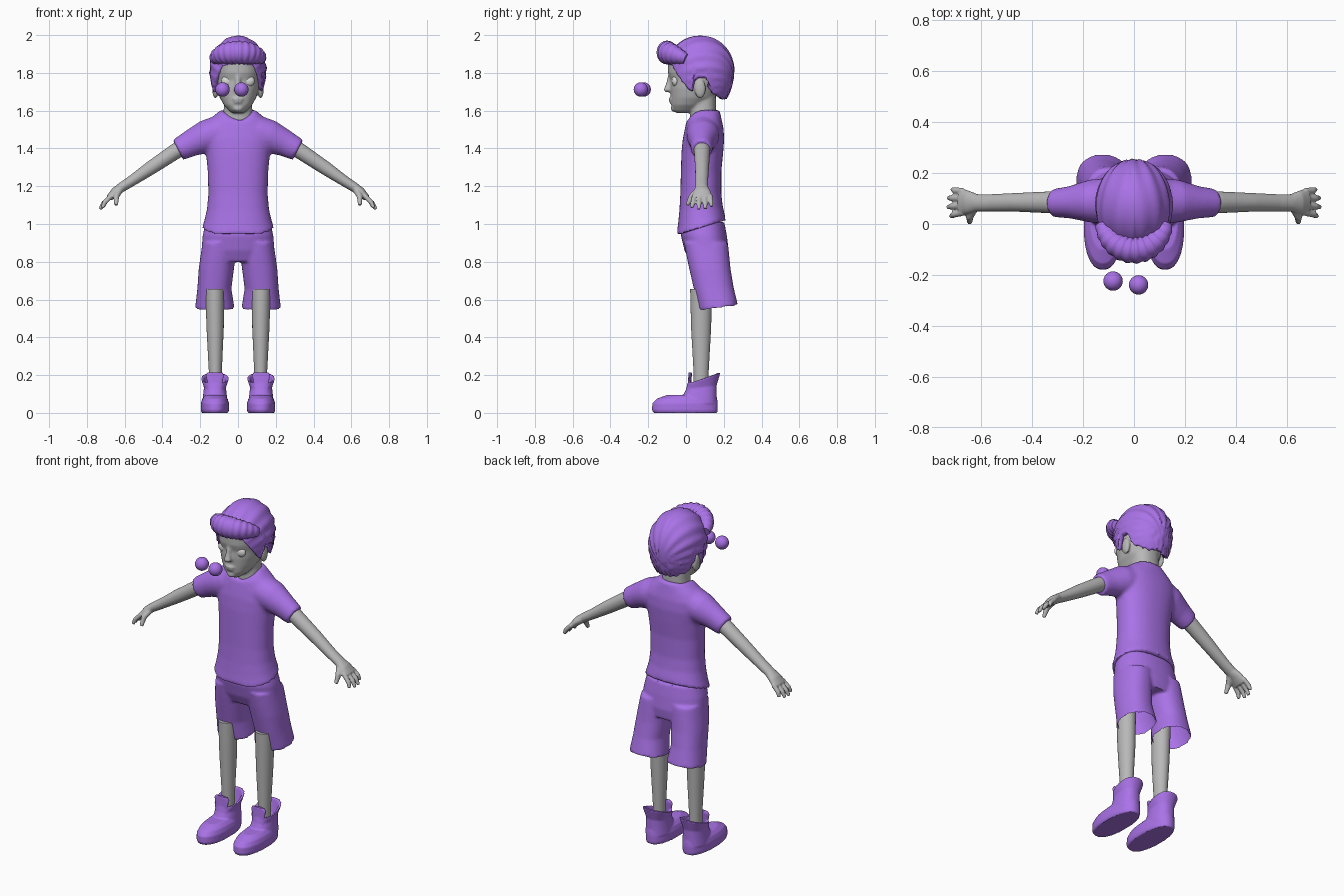
import bpy, bmesh
from math import sin, cos, pi, acos, atan2, radians
from mathutils import Vector, Matrix

cube = bpy.data.objects.get("Cube")
if cube:
    bpy.data.objects.remove(cube)


def material(name, rgb):
    m = bpy.data.materials.new(name)
    m.use_nodes = True
    m.diffuse_color = (*rgb, 1)
    m.node_tree.nodes["Principled BSDF"].inputs["Base Color"].default_value = (*rgb, 1)
    return m


PURPLE = material("purple", (0.40, 0.17, 0.80))
GREY = material("grey", (0.48, 0.48, 0.48))
PALE = material("pale_grey", (0.70, 0.70, 0.70))


def loft(bm, rings):
    """Skin a list of point rings and cap both ends."""
    vs = [[bm.verts.new(p) for p in r] for r in rings]
    n = len(vs[0])
    for a, b in zip(vs, vs[1:]):
        for i in range(n):
            j = (i + 1) % n
            bm.faces.new((a[i], a[j], b[j], b[i]))
    bm.faces.new(vs[0])
    bm.faces.new(vs[-1])


def level(z, front, back, half, cx=0, lift=0, vee=0, n=40, p=2.3):
    """Rounded horizontal ring; lift raises the back, vee drops the front."""
    cy, ry, out = (front + back) / 2, (back - front) / 2, []
    for i in range(n):
        c, s = cos(2 * pi * i / n), sin(2 * pi * i / n)
        k = (abs(c) ** p + abs(s) ** p) ** (-1 / p)
        x, y = c * k, s * k
        out.append((cx + half * x, cy + ry * y,
                    z + lift * (y + 1) / 2 - vee * max(0, -y) ** 3))
    return out


def tube(bm, path, n=20):
    """Skin a path of (x, y, z, radius along y, other radius)."""
    pts = [Vector(q[:3]) for q in path]
    rings = []
    for i, q in enumerate(path):
        d = (pts[min(i + 1, len(pts) - 1)] - pts[max(i - 1, 0)]).normalized()
        side = Vector((0, 1, 0))
        side = (side - d * side.dot(d)).normalized()
        up = d.cross(side)
        rings.append([pts[i] + side * q[3] * cos(2 * pi * k / n) + up * q[4] * sin(2 * pi * k / n)
                      for k in range(n)])
    loft(bm, rings)


def ball(bm, center, radii):
    m = Matrix.Translation(center) @ Matrix.Diagonal((*radii, 1))
    bmesh.ops.create_uvsphere(bm, u_segments=24, v_segments=16, radius=1, matrix=m)


def finish(name, bm, mat, voxel=0, mirror=False, smooth=3, thick=0):
    bmesh.ops.recalc_face_normals(bm, faces=bm.faces)
    me = bpy.data.meshes.new(name)
    bm.to_mesh(me)
    bm.free()
    me.materials.append(mat)
    ob = bpy.data.objects.new(name, me)
    bpy.context.collection.objects.link(ob)
    bpy.ops.object.select_all(action='DESELECT')
    ob.select_set(True)
    bpy.context.view_layer.objects.active = ob
    if voxel:
        r = ob.modifiers.new("merge", 'REMESH')
        r.mode, r.voxel_size = 'VOXEL', voxel
        s = ob.modifiers.new("soften", 'SMOOTH')
        s.factor, s.iterations = 0.5, smooth
        for m in ("merge", "soften"):
            bpy.ops.object.modifier_apply(modifier=m)
    if thick:
        s = ob.modifiers.new("thickness", 'SOLIDIFY')
        s.thickness, s.offset = thick, -1
    if mirror:
        ob.modifiers.new("mirror", 'MIRROR')
    bpy.ops.object.shade_smooth_by_angle(angle=radians(45))
    return ob


# Head with nose, lips, ears and neck
bm = bmesh.new()
loft(bm, [level(*r) for r in (
    (1.588, -0.05, 0.03, 0.03), (1.60, -0.068, 0.06, 0.047), (1.63, -0.078, 0.10, 0.075),
    (1.67, -0.08, 0.15, 0.097), (1.72, -0.083, 0.17, 0.11), (1.76, -0.082, 0.18, 0.114),
    (1.80, -0.095, 0.20, 0.118), (1.86, -0.095, 0.20, 0.12), (1.92, -0.06, 0.18, 0.10),
    (1.95, 0, 0.12, 0.05))])
loft(bm, [level(z, 0.022, 0.158, r) for z, r in ((1.46, 0.085), (1.54, 0.08), (1.62, 0.075), (1.72, 0.075))])
tube(bm, [(0, -0.08, 1.79, 0.014, 0.013), (0, -0.09, 1.745, 0.015, 0.014), (0, -0.10, 1.71, 0.017, 0.02)])
ball(bm, (0, -0.10, 1.712), (0.022, 0.018, 0.015))
ball(bm, (0, -0.08, 1.662), (0.03, 0.013, 0.008))
ball(bm, (0, -0.077, 1.647), (0.025, 0.014, 0.008))
ball(bm, (0, -0.063, 1.612), (0.028, 0.018, 0.018))
for sx in (-1, 1):
    ball(bm, (sx * 0.12, 0.075, 1.715), (0.016, 0.03, 0.05))
finish("head", bm, GREY, 0.007)

bm = bmesh.new()
for sx in (-1, 1):
    ball(bm, (sx * 0.055, -0.056, 1.757), (0.033, 0.02, 0.03))
finish("eye_sockets", bm, PALE)

# Loose eyeballs floating in front of the face
for name, c in (("right_eyeball", (-0.082, -0.224, 1.712)), ("left_eyeball", (0.018, -0.239, 1.712))):
    bm = bmesh.new()
    ball(bm, c, (0.038,) * 3)
    finish(name, bm, PURPLE)

# Hair cap whose rim follows the hairline
HAIRLINE = ((0, 1.85), (0.6, 1.84), (1.15, 1.72), (1.3, 1.695), (1.45, 1.78),
            (1.75, 1.78), (2.0, 1.69), (2.6, 1.66), (pi, 1.665))


def rim(a):
    for (a0, z0), (a1, z1) in zip(HAIRLINE, HAIRLINE[1:]):
        if a <= a1:
            return z0 + (z1 - z0) * (a - a0) / (a1 - a0)
    return HAIRLINE[-1][1]


bm = bmesh.new()
N, ROWS, MID = 96, 36, 1.815
grid = []
for r in range(1, ROWS + 1):
    row = []
    for i in range(N):
        a = 2 * pi * i / N
        h = rim(min(a, 2 * pi - a)) - MID
        t = acos(h / (0.182 if h > 0 else 0.24)) * r / ROWS
        x, y = 0.15 * sin(t) * sin(a), -0.178 * sin(t) * cos(a)
        z = cos(t) * (0.182 if cos(t) > 0 else 0.24)
        k = 1 + 0.022 * sin(t) * sin(20 * atan2(x, z + 0.08) + 14 * y * (1 if x > 0 else -1))
        row.append(bm.verts.new((x * k, 0.075 + y * k, MID + z * k)))
    grid.append(row)
top = bm.verts.new((0, 0.075, MID + 0.182))
for i in range(N):
    j = (i + 1) % N
    bm.faces.new((top, grid[0][i], grid[0][j]))
    for a, b in zip(grid, grid[1:]):
        bm.faces.new((a[i], b[i], b[j], a[j]))
finish("hair", bm, PURPLE, thick=0.025)

# Swept fringe roll with strand ridges
bm = bmesh.new()
path = []
for i in range(61):
    u = i / 30 - 1
    a = u * 1.25
    r = (0.054 - 0.026 * u * u) * (1 + 0.05 * sin(i * 1.25))
    path.append((0.128 * sin(a), 0.045 - 0.145 * cos(a), 1.908 - 0.035 * u * u, r, r * 1.12))
tube(bm, path)
finish("fringe", bm, PURPLE)

# T-shirt: body and sleeves merged
bm = bmesh.new()
loft(bm, [level(0.94, -0.05, 0.21, 0.19, lift=0.08), level(1.0, -0.042, 0.205, 0.176, lift=0.05),
          level(1.07, -0.035, 0.195, 0.164, lift=0.02)]
     + [level(*r) for r in (
         (1.16, -0.03, 0.187, 0.157), (1.28, -0.027, 0.187, 0.16), (1.38, -0.024, 0.197, 0.17),
         (1.45, -0.017, 0.202, 0.185), (1.51, -0.005, 0.198, 0.185), (1.555, 0.005, 0.188, 0.15))]
     + [level(1.603, 0.005, 0.178, 0.092, vee=0.065)])
for sx in (-1, 1):
    tube(bm, [(sx * 0.10, 0.09, 1.485, 0.09, 0.09), (sx * 0.17, 0.09, 1.462, 0.085, 0.088),
              (sx * 0.25, 0.085, 1.427, 0.064, 0.071), (sx * 0.318, 0.082, 1.392, 0.055, 0.06)])
finish("shirt", bm, PURPLE, 0.01, smooth=5)

# Shorts: hips and two flared legs, open at the hems
bm = bmesh.new()
loft(bm, [level(*r) for r in ((0.80, 0.02, 0.22, 0.17), (0.86, -0.008, 0.226, 0.193),
                              (0.94, -0.027, 0.216, 0.187), (1.01, -0.02, 0.203, 0.17))])
for sx in (-1, 1):
    loft(bm, [level(0.54, 0.068, 0.275, 0.104, sx * 0.123, 0.03),
              level(0.65, 0.043, 0.252, 0.09, sx * 0.125, 0.015)]
         + [level(z, f, b, h, sx * c) for z, f, b, h, c in (
             (0.76, 0.018, 0.236, 0.093, 0.115), (0.82, 0.005, 0.23, 0.093, 0.107),
             (0.90, -0.01, 0.222, 0.09, 0.098))])
shorts = finish("shorts", bm, PURPLE, 0.009)
bm = bmesh.new()
bm.from_mesh(shorts.data)
hem = [f for f in bm.faces if f.normal.z < -0.75 and f.calc_center_median().z < 0.6]
bmesh.ops.delete(bm, geom=hem, context='FACES')
bm.to_mesh(shorts.data)
bm.free()

# Lower legs
bm = bmesh.new()
loft(bm, [level(z, 0.08 - r, 0.08 + r, r * 0.86, 0.12 + d, p=2) for z, r, d in (
    (0.08, 0.04, 0), (0.22, 0.04, 0), (0.45, 0.053, 0.001), (0.655, 0.058, 0.003))])
finish("legs", bm, GREY, mirror=True)

# Shoes: foot, flared ankle collar and tongue
bm = bmesh.new()
loft(bm, [level(z, f, b, h, 0.122) for z, f, b, h in (
    (0.0, -0.172, 0.165, 0.07), (0.015, -0.18, 0.168, 0.075), (0.05, -0.178, 0.168, 0.075),
    (0.075, -0.155, 0.165, 0.067), (0.095, -0.10, 0.16, 0.05))])
loft(bm, [level(z, f, b, h, 0.122, lift) for z, f, b, h, lift in (
    (0.05, -0.03, 0.163, 0.068, 0), (0.10, -0.012, 0.162, 0.062, 0), (0.125, 0.0, 0.162, 0.058, 0.02),
    (0.155, 0.008, 0.182, 0.074, 0.058), (0.155, 0.022, 0.166, 0.06, 0.056),
    (0.11, 0.03, 0.145, 0.045, 0.02))])
loft(bm, [level(z, y - 0.009, y + 0.009, h, 0.122) for z, y, h in (
    (0.09, 0.005, 0.035), (0.15, 0.018, 0.038), (0.20, 0.022, 0.05), (0.215, 0.022, 0.04))])
finish("shoes", bm, PURPLE, 0.005, mirror=True, smooth=2)

# Arms with palm, fingers and thumb
bm = bmesh.new()
tube(bm, [(0.24, 0.085, 1.44, 0.044, 0.044), (0.33, 0.085, 1.385, 0.043, 0.042),
          (0.46, 0.085, 1.298, 0.037, 0.037), (0.56, 0.083, 1.23, 0.034, 0.029),
          (0.615, 0.083, 1.195, 0.034, 0.026), (0.65, 0.085, 1.17, 0.046, 0.024),
          (0.682, 0.087, 1.137, 0.054, 0.018)])
for y0, y1, x, z in ((0.045, 0.03, 0.718, 1.085), (0.073, 0.066, 0.73, 1.078),
                     (0.101, 0.102, 0.728, 1.08), (0.128, 0.136, 0.712, 1.092)):
    tube(bm, [(0.67, y0, 1.15, 0.013, 0.013), ((x + 0.68) / 2 + 0.008, (y0 + y1) / 2, (z + 1.14) / 2, 0.013, 0.013),
              (x, y1, z, 0.009, 0.009)], 12)
tube(bm, [(0.625, 0.07, 1.182, 0.02, 0.018), (0.645, 0.03, 1.145, 0.017, 0.016),
          (0.645, 0.006, 1.10, 0.01, 0.01)], 12)
finish("arms", bm, GREY, 0.005, mirror=True, smooth=2)
